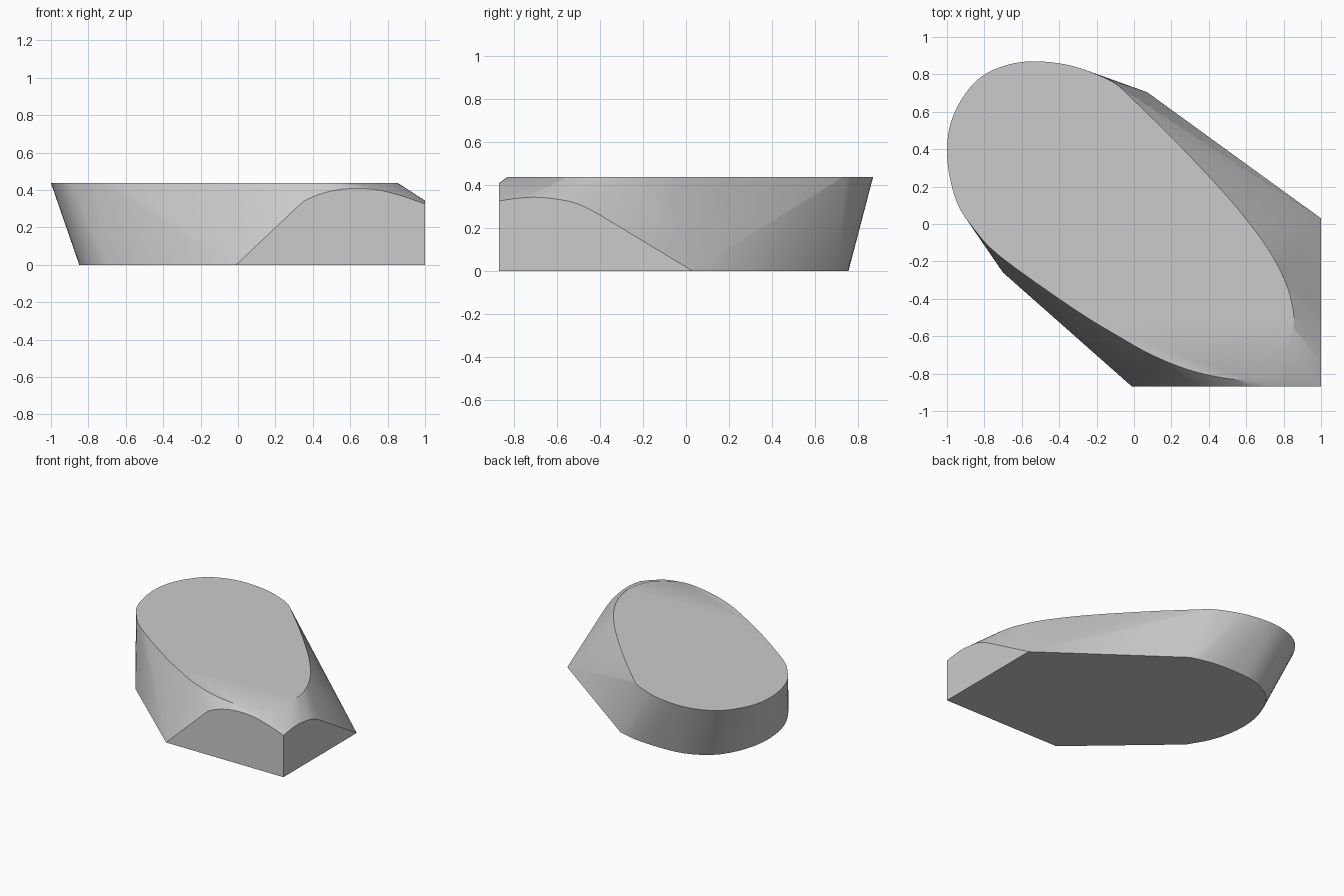
import bpy, bmesh, math
from mathutils import Vector

cube = bpy.data.objects.get("Cube")
if cube:
    bpy.data.objects.remove(cube, do_unlink=True)

W, D, H = 1.0, 0.87, 0.437


def smooth_path(pts, steps=4):
    """Catmull-Rom refinement of an open 2D path."""
    p = [Vector(q) for q in pts]
    p = [2 * p[0] - p[1]] + p + [2 * p[-1] - p[-2]]
    out = []
    for a, b, c, d in zip(p, p[1:], p[2:], p[3:]):
        for i in range(steps):
            t = i / steps
            out.append(0.5 * (2 * b + (c - a) * t + (2 * a - 5 * b + 4 * c - d) * t * t
                              + (3 * b - a - 3 * c + d) * t ** 3))
    return out + [p[-2]]


# Long oval top rim
rim = smooth_path([
    (0, .65), (.17, .495), (.46, .19), (.62, 0), (.73, -.155), (.81, -.31), (.845, -.43),
    (.855, -.52), (.84, -.62), (.79, -.72), (.69, -.795), (.57, -.83), (.41, -.81),
    (.25, -.765), (.085, -.695), (-.075, -.605), (-.32, -.455), (-.72, -.17), (-.86, -.02),
    (-.94, .1), (-.985, .25), (-1, .4), (-.98, .54), (-.92, .67), (-.82, .785),
    (-.68, .85), (-.53, .87), (-.35, .85), (-.2, .8), (-.085, .74), (0, .65)])

# Rounded back of the base
base = smooth_path([
    (.07, .705), (-.1, .745), (-.3, .755), (-.5, .735), (-.68, .64), (-.79, .48),
    (-.845, .28), (-.84, .08), (-.79, -.1), (-.7, -.26)])

# Arched tops of the two upright cut faces
front_arch = smooth_path([(.35, .34), (.43, .375), (.53, .4), (.63, .408), (.75, .4),
                          (.88, .367), (W, .325)])
side_arch = smooth_path([(-.4, .26), (-.47, .297), (-.55, .325), (-.68, .342),
                         (-.78, .338), (-D, .325)])

points = [(p.x, p.y, H) for p in rim] + [(p.x, p.y, 0) for p in base]
points += [(p.x, -D, p.y) for p in front_arch] + [(W, p.x, p.y) for p in side_arch]
points += [(-.01, -D, 0), (W, -D, 0), (W, .03, 0)]

# Solid body wrapped around the outlines
bm = bmesh.new()
for p in points:
    bm.verts.new(p)
bmesh.ops.remove_doubles(bm, verts=bm.verts, dist=0.002)
hull = bmesh.ops.convex_hull(bm, input=bm.verts)
loose = {g for g in hull["geom_interior"] + hull["geom_unused"]
         if isinstance(g, bmesh.types.BMVert) and g.is_valid and not g.link_faces}
bmesh.ops.delete(bm, geom=list(loose), context='VERTS')
bmesh.ops.dissolve_limit(bm, angle_limit=math.radians(.3), verts=bm.verts, edges=bm.edges)
bmesh.ops.recalc_face_normals(bm, faces=bm.faces)
mesh = bpy.data.meshes.new("wedge_body")
bm.to_mesh(mesh)
bm.free()

body = bpy.data.objects.new("wedge_body", mesh)
bpy.context.collection.objects.link(body)

grey = bpy.data.materials.new("plain_grey")
grey.use_nodes = True
colour = (.6, .6, .6, 1)
grey.diffuse_color = colour
grey.node_tree.nodes["Principled BSDF"].inputs["Base Color"].default_value = colour
mesh.materials.append(grey)

bpy.ops.object.select_all(action='DESELECT')
body.select_set(True)
bpy.context.view_layer.objects.active = body
bpy.ops.object.shade_smooth_by_angle(angle=math.radians(30))
